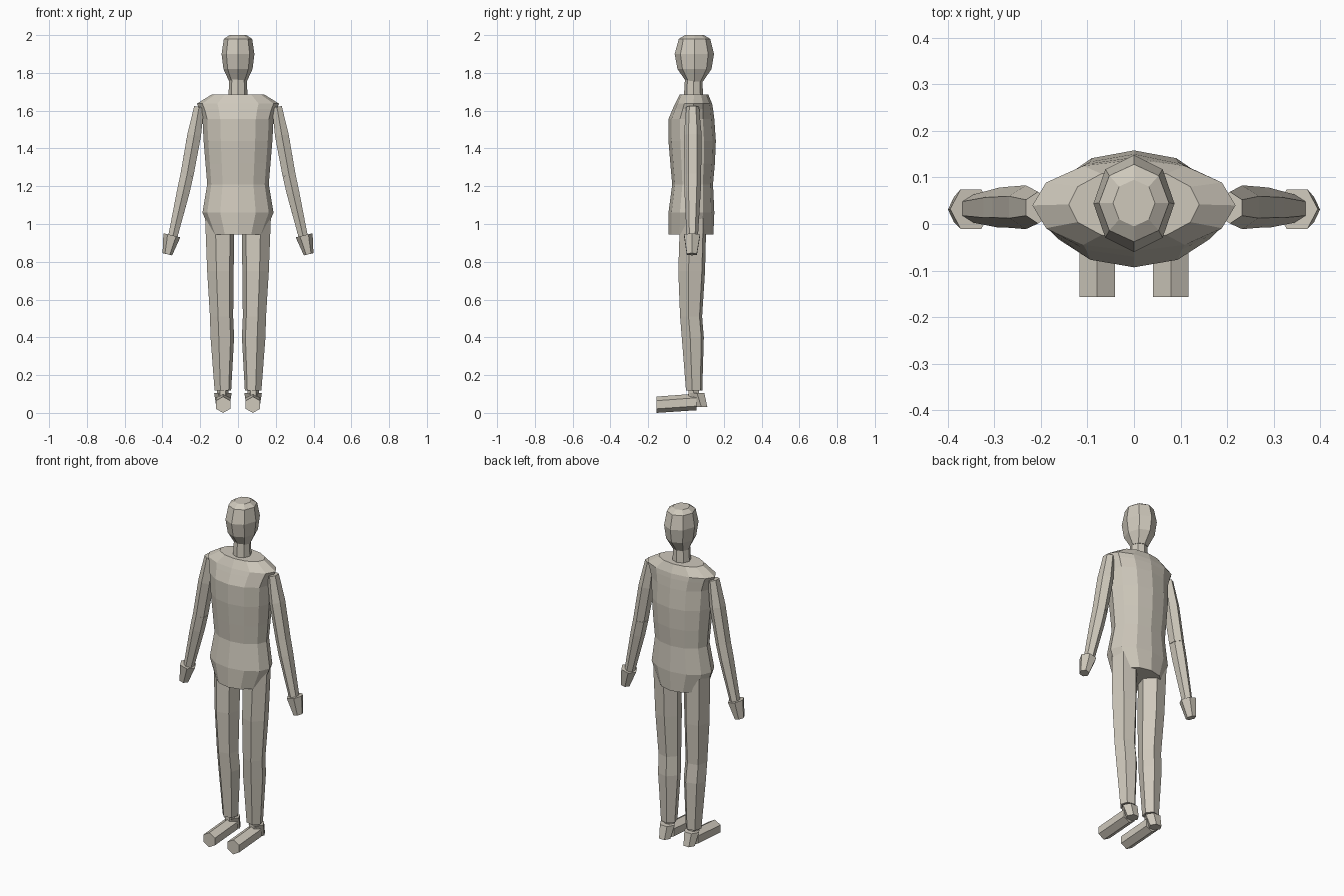
import bpy, bmesh
from math import cos, sin, radians, tau
from mathutils import Vector

cube = bpy.data.objects.get("Cube")
if cube:
    bpy.data.objects.remove(cube, do_unlink=True)

# One matte clay colour for the whole figure
CLAY = (0.62, 0.58, 0.50, 1.0)
clay = bpy.data.materials.new("warm grey clay")
clay.use_nodes = True
clay.diffuse_color = CLAY
bsdf = clay.node_tree.nodes["Principled BSDF"]
bsdf.inputs["Base Color"].default_value = CLAY
bsdf.inputs["Roughness"].default_value = 0.8

DOWN = Vector((0, 0, -1))


def loft(name, rings, sides=6, phase=0, axis=None, mirror=1):
    """Capped tube through rings of (centre, width radius, depth radius)."""
    axis = axis or (Vector(rings[-1][0]) - Vector(rings[0][0])).normalized()
    across = Vector((1, 0, 0))
    across = (across - axis * across.dot(axis)).normalized()
    depth = across.cross(axis)
    bm = bmesh.new()
    loops = []
    for centre, width, thick in rings:
        loop = []
        for i in range(sides):
            a = tau * i / sides + radians(phase)
            p = Vector(centre) + across * width * cos(a) + depth * thick * sin(a)
            p.x *= mirror
            loop.append(bm.verts.new(p))
        loops.append(loop)
    for a, b in zip(loops, loops[1:]):
        for i in range(sides):
            j = (i + 1) % sides
            bm.faces.new((a[i], a[j], b[j], b[i]))
    bm.faces.new(loops[0])
    bm.faces.new(loops[-1])
    bmesh.ops.recalc_face_normals(bm, faces=bm.faces)
    mesh = bpy.data.meshes.new(name)
    bm.to_mesh(mesh)
    bm.free()
    mesh.materials.append(clay)
    obj = bpy.data.objects.new(name, mesh)
    bpy.context.collection.objects.link(obj)
    return obj


def upright(name, profile, sides):
    """Centred body part from rows of (height, half width, front y, back y)."""
    rings = [((0, (f + b) / 2, z), w, (b - f) / 2) for z, w, f, b in profile]
    return loft(name, rings, sides, axis=DOWN)


# Head, neck and torso
upright("head", [
    (2.0, 0.045, -0.005, 0.095),
    (1.98, 0.075, -0.038, 0.128),
    (1.90, 0.087, -0.06, 0.148),
    (1.82, 0.077, -0.045, 0.135),
    (1.755, 0.047, 0.0, 0.09)], 8)
upright("neck", [
    (1.78, 0.045, -0.005, 0.085),
    (1.66, 0.052, -0.012, 0.092)], 8)
upright("torso", [
    (1.685, 0.14, -0.034, 0.118),
    (1.637, 0.218, -0.058, 0.138),
    (1.61, 0.205, -0.07, 0.143),
    (1.555, 0.188, -0.093, 0.15),
    (1.44, 0.182, -0.093, 0.158),
    (1.32, 0.172, -0.083, 0.153),
    (1.21, 0.163, -0.073, 0.143),
    (1.06, 0.188, -0.093, 0.15),
    (0.945, 0.14, -0.093, 0.145)], 12)

# Limbs, built once per side
for side, m in (("left", 1), ("right", -1)):
    loft(side + "_upper_arm", [
        ((0.206, 0.035, 1.62), 0.03, 0.034),
        ((0.232, 0.036, 1.47), 0.042, 0.047),
        ((0.270, 0.036, 1.26), 0.04, 0.044)], phase=30, mirror=m)
    loft(side + "_forearm", [
        ((0.270, 0.036, 1.26), 0.04, 0.044),
        ((0.290, 0.035, 1.17), 0.039, 0.043),
        ((0.346, 0.033, 0.93), 0.028, 0.03)], phase=30, mirror=m)
    loft(side + "_hand", [
        ((0.350, 0.032, 0.94), 0.046, 0.049),
        ((0.374, 0.031, 0.84), 0.026, 0.031)], mirror=m)
    loft(side + "_thigh", [
        ((0.097, 0.038, 1.03), 0.079, 0.073),
        ((0.093, 0.030, 0.75), 0.072, 0.074),
        ((0.087, 0.027, 0.51), 0.063, 0.061)], phase=-13, axis=DOWN, mirror=m)
    loft(side + "_shin", [
        ((0.087, 0.027, 0.51), 0.063, 0.061),
        ((0.083, 0.036, 0.40), 0.064, 0.061),
        ((0.080, 0.043, 0.118), 0.045, 0.045)], phase=-13, axis=DOWN, mirror=m)
    loft(side + "_ankle", [
        ((0.080, 0.040, 0.14), 0.03, 0.032),
        ((0.080, 0.040, 0.08), 0.03, 0.032)], axis=DOWN, mirror=m)
    loft(side + "_heel", [
        ((0.080, 0.058, 0.105), 0.046, 0.045),
        ((0.080, 0.082, 0.03), 0.035, 0.036)], axis=DOWN, mirror=m)
    loft(side + "_foot", [
        ((0.079, 0.055, 0.058), 0.044, 0.044),
        ((0.079, -0.157, 0.043), 0.044, 0.043)], phase=30,
        axis=Vector((0, -1, 0)), mirror=m)
